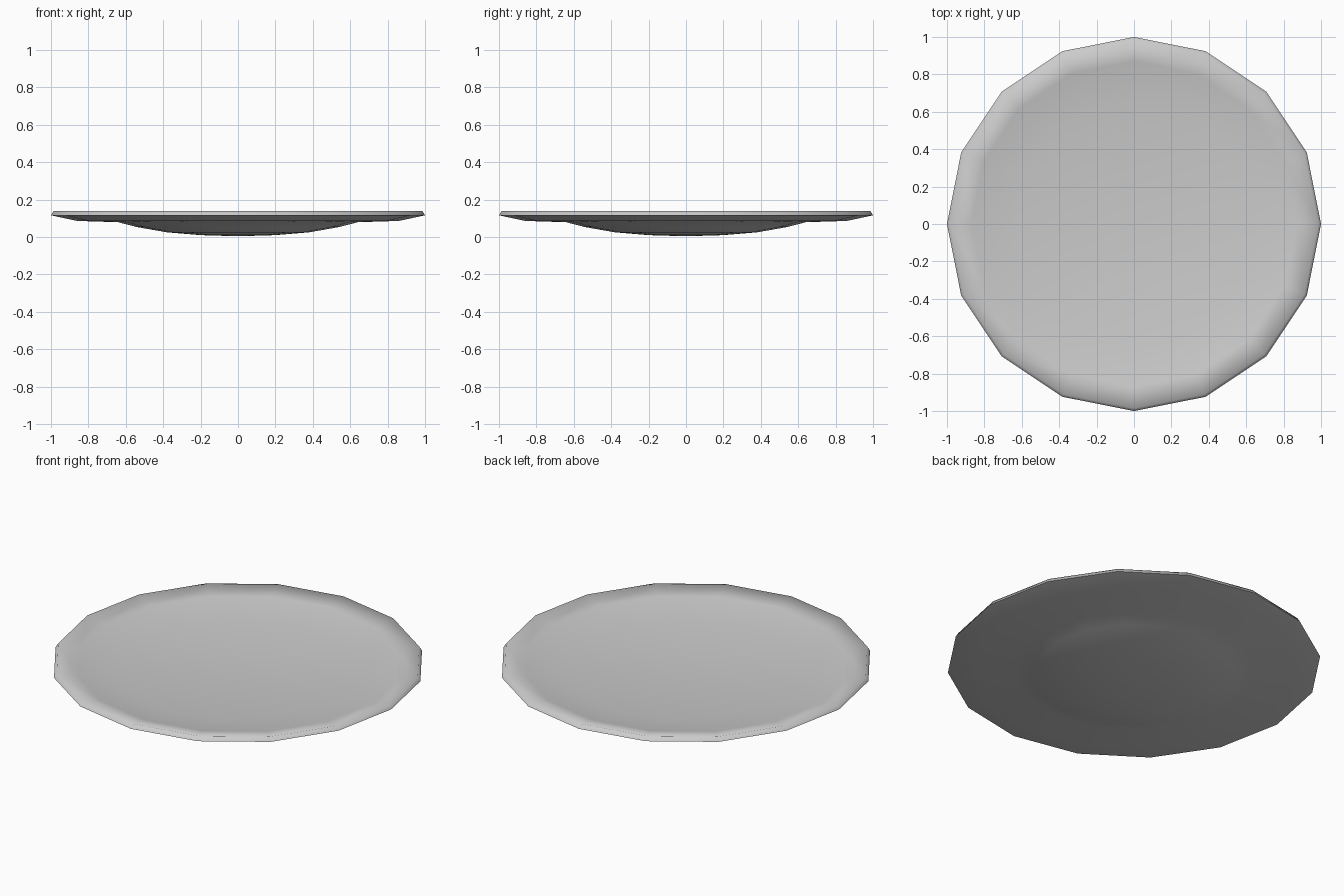
import bpy, bmesh, math

if "Cube" in bpy.data.objects:
    bpy.data.objects.remove(bpy.data.objects["Cube"])

SIDES = 16


def lathe(name, profile, smooth_angle):
    """Spin an (r, z) profile about z; points with r = 0 become poles."""
    bm = bmesh.new()
    rings = []
    for r, z in profile:
        if r == 0:
            rings.append([bm.verts.new((0, 0, z))] * SIDES)
        else:
            rings.append([bm.verts.new((r * math.cos(2 * math.pi * i / SIDES),
                                        r * math.sin(2 * math.pi * i / SIDES), z))
                          for i in range(SIDES)])
    for a, b in zip(rings, rings[1:]):
        for i in range(SIDES):
            j = (i + 1) % SIDES
            bm.faces.new(dict.fromkeys((a[i], a[j], b[j], b[i])))
    bmesh.ops.recalc_face_normals(bm, faces=bm.faces)
    mesh = bpy.data.meshes.new(name)
    bm.to_mesh(mesh)
    bm.free()
    obj = bpy.data.objects.new(name, mesh)
    bpy.context.collection.objects.link(obj)
    bpy.ops.object.select_all(action='DESELECT')
    obj.select_set(True)
    bpy.context.view_layer.objects.active = obj
    bpy.ops.object.shade_smooth_by_angle(angle=math.radians(smooth_angle))
    return obj


# Plate: rounded underside, flared rim, sloping lip and level centre
lathe("plate", [
    (0, 0.004), (0.2, 0.01), (0.38, 0.025), (0.54, 0.053), (0.64, 0.079),
    (0.86, 0.086), (1.0, 0.116), (0.985, 0.14),
    (0.87, 0.118), (0.65, 0.083), (0, 0.08)], 80)
